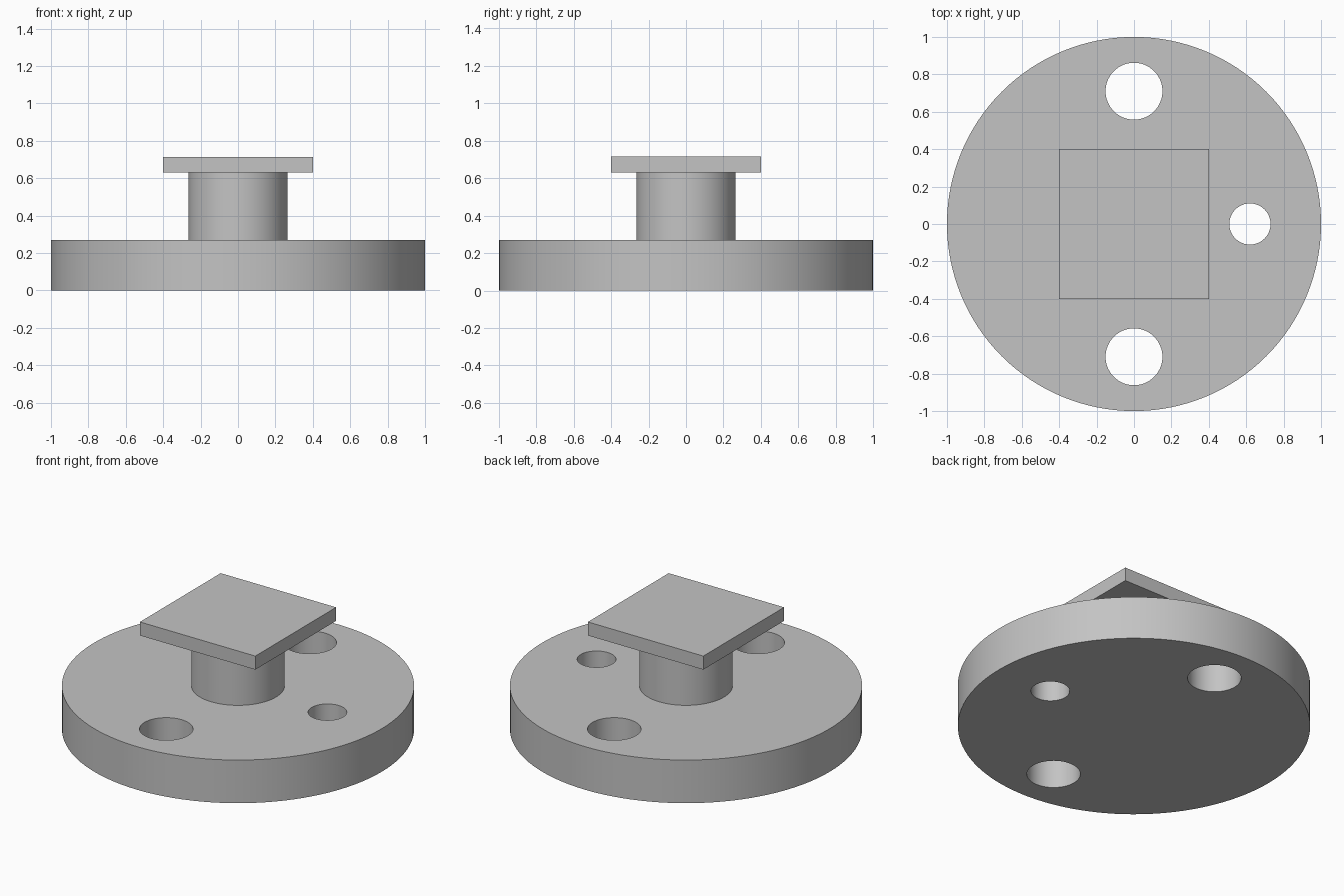
import bpy
import math

cube = bpy.data.objects.get("Cube")
if cube:
    bpy.data.objects.remove(cube, do_unlink=True)

BASE_TOP, COLUMN_TOP, PLATE_TOP = 0.27, 0.63, 0.715

grey = bpy.data.materials.new("plain_grey")
grey.use_nodes = True
grey.diffuse_color = (0.55, 0.55, 0.55, 1)
grey.node_tree.nodes["Principled BSDF"].inputs["Base Color"].default_value = grey.diffuse_color


def cylinder(name, radius, bottom, top, x=0, y=0, sides=96):
    bpy.ops.mesh.primitive_cylinder_add(
        vertices=sides, radius=radius, depth=top - bottom,
        location=(x, y, (bottom + top) / 2))
    obj = bpy.context.object
    obj.name = name
    obj.data.materials.append(grey)
    return obj


def smooth(obj):
    bpy.ops.object.select_all(action="DESELECT")
    obj.select_set(True)
    bpy.context.view_layer.objects.active = obj
    bpy.ops.object.shade_smooth_by_angle(angle=math.radians(30))


# Round base with three through holes: two large, one small
base = cylinder("round_base", 1, 0, BASE_TOP, sides=128)
for x, y, radius in ((0, 0.71, 0.152), (0, -0.71, 0.152), (0.62, 0, 0.11)):
    cutter = cylinder("hole_cutter", radius, -0.1, BASE_TOP + 0.1, x, y, 64)
    cut = base.modifiers.new("hole", "BOOLEAN")
    cut.operation = "DIFFERENCE"
    cut.solver = "EXACT"
    cut.object = cutter
    bpy.context.view_layer.objects.active = base
    bpy.ops.object.modifier_apply(modifier=cut.name)
    bpy.data.objects.remove(cutter, do_unlink=True)
smooth(base)

# Central column
smooth(cylinder("column", 0.265, BASE_TOP, COLUMN_TOP))

# Square top plate
bpy.ops.mesh.primitive_cube_add(size=1, location=(0, 0, (COLUMN_TOP + PLATE_TOP) / 2))
plate = bpy.context.object
plate.name = "square_top_plate"
plate.scale = (0.8, 0.8, PLATE_TOP - COLUMN_TOP)
bpy.ops.object.transform_apply(location=False, rotation=False, scale=True)
plate.data.materials.append(grey)
